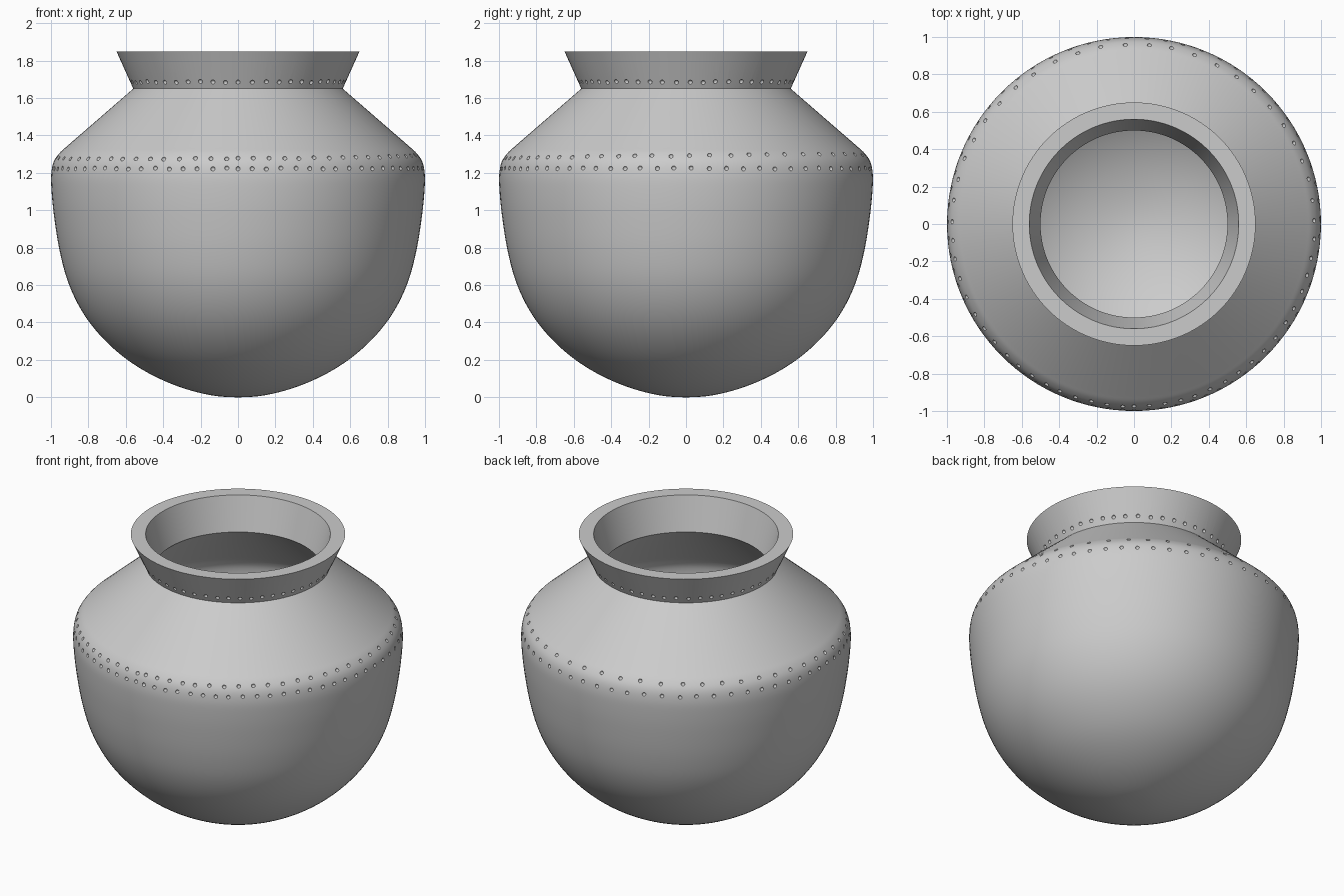
import bpy, bmesh, math, random
from mathutils import Vector, Matrix

if "Cube" in bpy.data.objects:
    bpy.data.objects.remove(bpy.data.objects["Cube"])

random.seed(4)
SEG = 128


def spline(pts, n=5):
    """Catmull-Rom curve through profile points."""
    p = [Vector(q) for q in pts]
    p = [Vector((-p[1].x, p[1].y))] + p + [p[-1] * 2 - p[-2]]
    out = []
    for i in range(1, len(p) - 2):
        a, b, c, d = p[i - 1:i + 3]
        for k in range(n):
            t = k / n
            out.append(0.5 * (2 * b + (c - a) * t + (2 * a - 5 * b + 4 * c - d) * t * t
                              + (3 * b - a - 3 * c + d) * t ** 3))
    return out + [p[-2]]


def lathe(name, profile):
    """Revolve a profile that starts and ends on the axis."""
    bm = bmesh.new()
    rings = []
    for r, z in profile:
        if r < 1e-5:
            rings.append([bm.verts.new((0, 0, z))])
        else:
            rings.append([bm.verts.new((r * math.cos(a), r * math.sin(a), z))
                          for a in (2 * math.pi * i / SEG for i in range(SEG))])
    for a, b in zip(rings, rings[1:]):
        for i in range(SEG):
            j = (i + 1) % SEG
            f = [a[i % len(a)], a[j % len(a)], b[j % len(b)], b[i % len(b)]]
            bm.faces.new(list(dict.fromkeys(f)))
    bmesh.ops.recalc_face_normals(bm, faces=bm.faces)
    me = bpy.data.meshes.new(name)
    bm.to_mesh(me)
    bm.free()
    ob = bpy.data.objects.new(name, me)
    bpy.context.collection.objects.link(ob)
    return ob


# Outer bowl and shoulder, straight collar, then the inner wall back down
outer = spline([(0, 0), (0.15, 0.012), (0.32, 0.058), (0.48, 0.13), (0.62, 0.222),
                (0.745, 0.34), (0.84, 0.47), (0.91, 0.62), (0.955, 0.79), (0.985, 0.98),
                (0.998, 1.12), (0.998, 1.2), (0.985, 1.26), (0.955, 1.305), (0.915, 1.342)])
outer += [Vector((0.56, 1.65))]
collar = [Vector((0.65, 1.85)), Vector((0.56, 1.85)), Vector((0.50, 1.63))]
inner = spline([(0, 0.085), (0.3, 0.14), (0.56, 0.275), (0.755, 0.475), (0.86, 0.72),
                (0.905, 1.0), (0.915, 1.17), (0.895, 1.245), (0.855, 1.295)])
pot = lathe("pot_body", outer + collar + inner[::-1])


def radius_at(z):
    """Outer radius at a height."""
    line = outer + collar[:1]
    for a, b in zip(line, line[1:]):
        if a.y <= z <= b.y:
            return a.x + (b.x - a.x) * (z - a.y) / (b.y - a.y)


# Punched dots: two rows round the shoulder, one at the foot of the collar
bm = bmesh.new()


def punch_row(height, step):
    a = 0.0
    while a < 2 * math.pi - 0.05:
        ang = a - math.pi / 2
        z = height(ang) + random.uniform(-0.003, 0.003)
        r = radius_at(z) + 0.002
        pos = (r * math.cos(ang), r * math.sin(ang), z)
        bmesh.ops.create_icosphere(bm, subdivisions=2, radius=0.0125,
                                   matrix=Matrix.Translation(pos))
        a += step(ang) * random.uniform(0.92, 1.08)


punch_row(lambda a: 1.224, lambda a: 0.093 + 0.012 * math.sin(a))
punch_row(lambda a: 1.288 + 0.012 * math.sin(a + 0.5),
          lambda a: 0.110 + 0.025 * math.sin(a))
punch_row(lambda a: 1.685, lambda a: 0.125)

me = bpy.data.meshes.new("dot_punch")
bm.to_mesh(me)
bm.free()
punch = bpy.data.objects.new("dot_punch", me)
bpy.context.collection.objects.link(punch)
punch.hide_render = True

# Cut the dots and keep the clean pot
mod = pot.modifiers.new("dots", 'BOOLEAN')
mod.operation = 'DIFFERENCE'
mod.solver = 'EXACT'
mod.object = punch
bpy.context.view_layer.objects.active = pot
pot.select_set(True)
bpy.ops.object.modifier_apply(modifier=mod.name)
bpy.data.objects.remove(punch)
bpy.ops.object.shade_smooth_by_angle(angle=math.radians(30))
